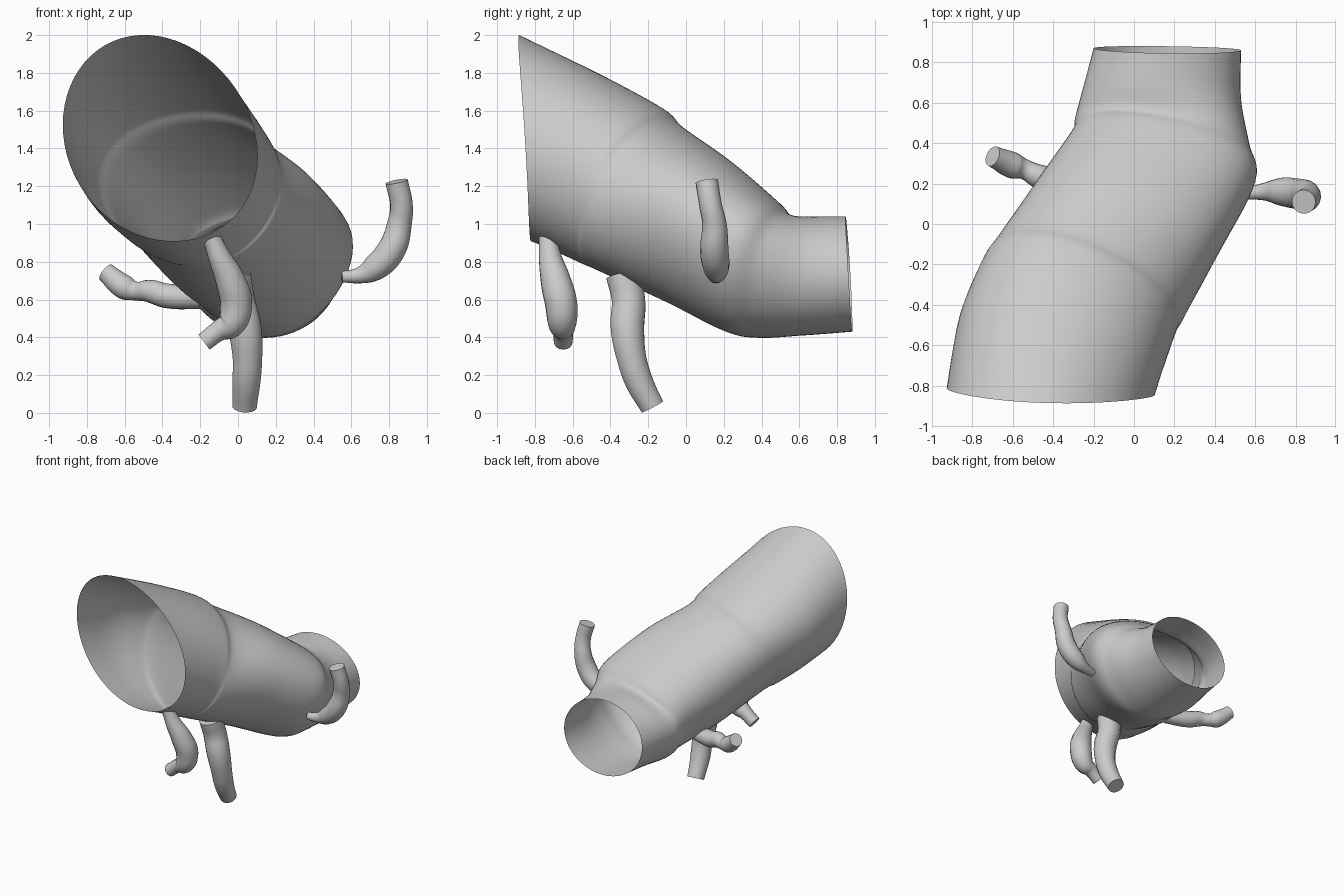
import bpy, bmesh, math
from mathutils import Vector

if "Cube" in bpy.data.objects:
    bpy.data.objects.remove(bpy.data.objects["Cube"])

SIDES, STEPS = 64, 7


def smooth(obj, degrees):
    bpy.ops.object.select_all(action='DESELECT')
    obj.select_set(True)
    bpy.context.view_layer.objects.active = obj
    bpy.ops.object.shade_smooth_by_angle(angle=math.radians(degrees))


def catmull(p0, p1, p2, p3, t):
    return 0.5 * (2 * p1 + (p2 - p0) * t + (2 * p0 - 5 * p1 + 4 * p2 - p3) * t ** 2
                  + (3 * p1 - p0 - 3 * p2 + p3) * t ** 3)


def ring_points(left, right, top, bottom):
    # Closed oval passing through its four extreme points
    mid = (left + right + top + bottom) / 4
    skew = (left + right - top - bottom) / 4
    a, b = (right - left) / 2, (top - bottom) / 2
    for i in range(SIDES):
        u = math.tau * i / SIDES
        yield mid + a * math.cos(u) + b * math.sin(u) + skew * math.cos(2 * u)


def main_tube(name, rings):
    rings = [[Vector(p) for p in r] for r in rings]
    n = len(rings)
    sections = []
    for i in range(n - 1):
        ids = (max(i - 1, 0), i, i + 1, min(i + 2, n - 1))
        for s in range(STEPS):
            sections.append([catmull(*(rings[k][c] for k in ids), s / STEPS) for c in range(4)])
    sections.append(rings[-1])

    bm = bmesh.new()
    loops = [[bm.verts.new(p) for p in ring_points(*s)] for s in sections]
    for lo, hi in zip(loops, loops[1:]):
        for i in range(SIDES):
            j = (i + 1) % SIDES
            bm.faces.new((lo[j], lo[i], hi[i], hi[j]))
    bmesh.ops.recalc_face_normals(bm, faces=bm.faces)
    mesh = bpy.data.meshes.new(name)
    bm.to_mesh(mesh)
    bm.free()
    obj = bpy.data.objects.new(name, mesh)
    bpy.context.collection.objects.link(obj)
    smooth(obj, 50)


def branch(name, points):
    # Bevelled curve with a radius per point, capped at both ends
    curve = bpy.data.curves.new(name, 'CURVE')
    curve.dimensions = '3D'
    curve.bevel_depth = 1
    curve.bevel_resolution = 6
    curve.resolution_u = 8
    curve.use_fill_caps = True
    spline = curve.splines.new('BEZIER')
    spline.radius_interpolation = 'CARDINAL'
    spline.bezier_points.add(len(points) - 1)
    for bp, (x, y, z, r) in zip(spline.bezier_points, points):
        bp.co, bp.radius = (x, y, z), r
        bp.handle_left_type = bp.handle_right_type = 'AUTO'
    obj = bpy.data.objects.new(name, curve)
    bpy.context.collection.objects.link(obj)
    bpy.ops.object.select_all(action='DESELECT')
    obj.select_set(True)
    bpy.context.view_layer.objects.active = obj
    bpy.ops.object.convert(target='MESH')
    smooth(bpy.context.object, 50)


# Open main vessel: left, right, top and bottom point of each ring, front to back
main_tube("main_vessel", [
    ((-.925, -.81, 1.47), (.10, -.85, 1.41), (-.47, -.885, 2.0), (-.37, -.82, .91)),
    ((-.86, -.48, 1.32), (.165, -.62, 1.38), (-.42, -.45, 1.79), (-.27, -.68, .85)),
    ((-.75, -.25, 1.19), (.21, -.46, 1.34), (-.36, -.12, 1.61), (-.18, -.55, .79)),
    ((-.67, -.13, 1.12), (.25, -.39, 1.27), (-.29, -.02, 1.515), (-.13, -.48, .76)),
    ((-.48, .18, .95), (.43, -.10, 1.13), (-.08, .24, 1.33), (0, -.10, .585)),
    ((-.31, .43, .80), (.60, .23, .94), (.09, .49, 1.115), (.17, .20, .435)),
    ((-.29, .52, .74), (.57, .40, .84), (.12, .56, 1.045), (.18, .38, .40)),
    ((-.25, .68, .74), (.53, .62, .76), (.14, .68, 1.04), (.18, .62, .41)),
    ((-.20, .87, .74), (.53, .86, .73), (.165, .845, 1.04), (.165, .88, .43)),
])

# Side branches: x, y, z, radius
branch("right_branch", [
    (.55, .15, .72, .03), (.65, .16, .73, .045), (.72, .16, .765, .068), (.81, .15, .86, .075),
    (.855, .15, 1.0, .065), (.865, .13, 1.1, .06), (.84, .11, 1.225, .06)])
branch("left_branch", [
    (-.19, .15, .615, .065), (-.38, .21, .62, .065), (-.47, .235, .645, .06), (-.54, .27, .645, .05),
    (-.60, .29, .665, .065), (-.70, .335, .745, .052)])

# Lower branches
branch("front_lower_branch", [
    (-.14, -.73, .93, .05), (-.10, -.72, .83, .06), (-.04, -.69, .70, .08), (-.01, -.66, .57, .085),
    (-.04, -.655, .47, .075), (-.10, -.65, .435, .055), (-.18, -.65, .375, .05)])
branch("rear_lower_branch", [
    (-.02, -.335, .73, .09), (0, -.305, .60, .09), (.035, -.31, .45, .09),
    (.05, -.29, .30, .08), (.045, -.25, .17, .075), (.035, -.178, .032, .065)])
